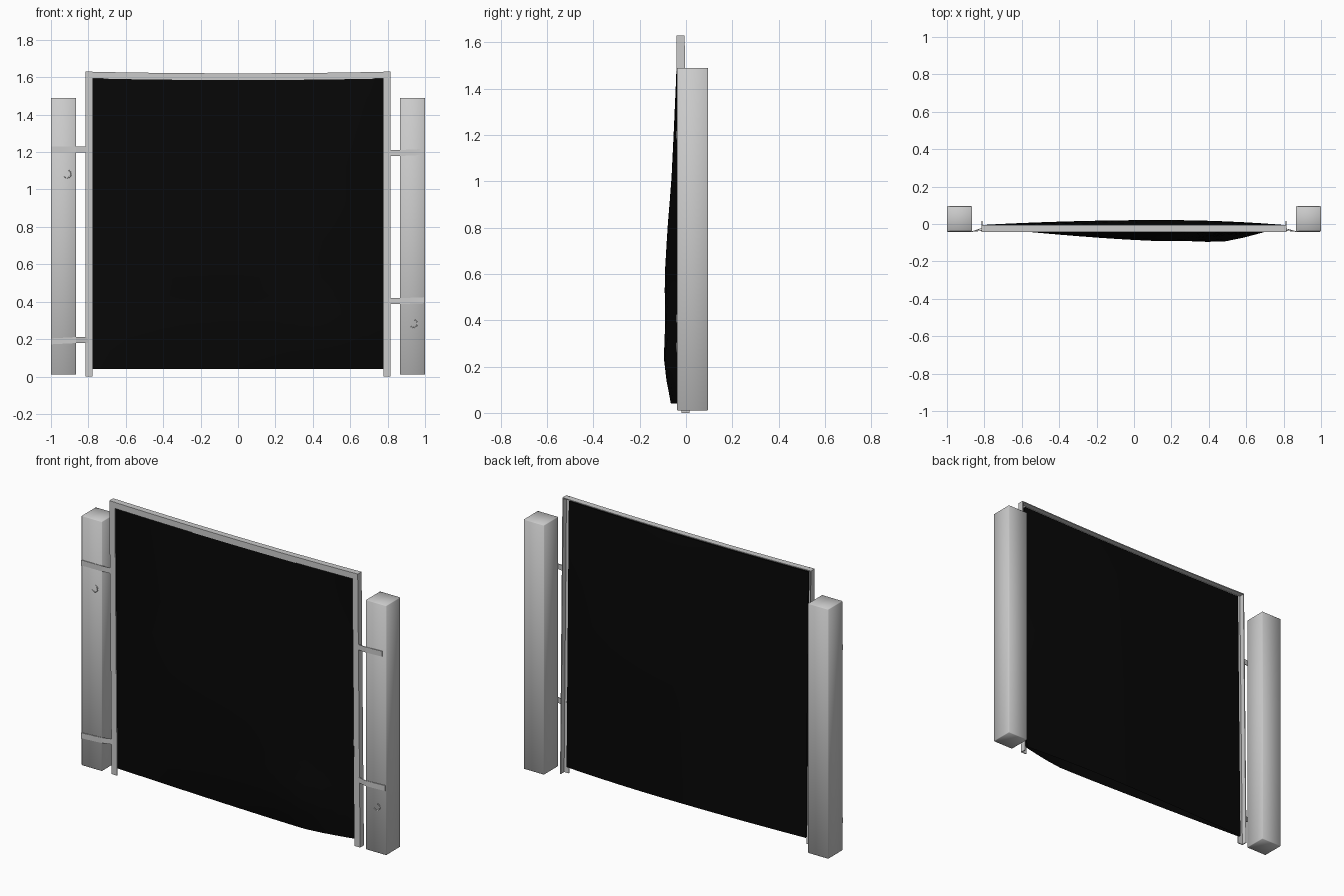
import bpy, bmesh, math

if "Cube" in bpy.data.objects:
    bpy.data.objects.remove(bpy.data.objects["Cube"])


def make_object(name, bm):
    bmesh.ops.recalc_face_normals(bm, faces=bm.faces)
    mesh = bpy.data.meshes.new(name)
    bm.to_mesh(mesh)
    bm.free()
    ob = bpy.data.objects.new(name, mesh)
    bpy.context.collection.objects.link(ob)
    return ob


def post(name, x, y, z):
    """Softly rounded, smooth-shaded timber."""
    bm = bmesh.new()
    bmesh.ops.create_cube(bm, size=1)
    for v in bm.verts:
        v.co = [(a + b) / 2 + c * (b - a) for (a, b), c in zip((x, y, z), v.co)]
    bmesh.ops.bevel(bm, geom=bm.edges[:], offset=0.003, segments=1,
                    profile=0.5, affect='EDGES')
    for f in bm.faces:
        f.smooth = True
    return make_object(name, bm)


def sweep(name, rings):
    """Skin a list of equal-length closed rings and cap both ends."""
    bm = bmesh.new()
    loops = [[bm.verts.new(p) for p in r] for r in rings]
    n = len(loops[0])
    for a, b in zip(loops, loops[1:]):
        for i in range(n):
            bm.faces.new((a[i], a[(i + 1) % n], b[(i + 1) % n], b[i]))
    bm.faces.new(loops[0])
    bm.faces.new(loops[-1])
    return make_object(name, bm)


W, H, LEG, T = 0.815, 1.63, 0.036, 0.005
# angle-iron section: u inward from the outer edge, v backward from the front
L = [(0, 0), (LEG, 0), (LEG, T), (T, T), (T, LEG), (0, LEG)]


def lean(z):
    return -0.020 - 0.022 * z / H


for side, label in ((-1, "left"), (1, "right")):
    # timber post
    xs = sorted((side * 0.865, side * 1.0))
    post(label + "_post", xs, (-0.039, 0.095), (0.01, 1.49))
    # frame stile
    sweep(label + "_frame_stile",
          [[(side * (W - u), lean(z) + v, z) for u, v in L]
           for z in (0, 0.55, 1.1, H)])

# top rail, sagging slightly in the middle
rail = []
for i in range(13):
    x = -W + 2 * W * i / 12
    sag = 0.009 * (1 - (x / W) ** 2)
    rail.append([(x, lean(H) + v, H - sag - u) for u, v in L])
sweep("top_frame_rail", rail)

# fixing straps from frame to posts: side, inner height, outer height, outer end
straps = [(-1, 1.213, 1.213, 1.0), (-1, 0.195, 0.188, 1.0),
          (1, 1.195, 1.2, 0.975), (1, 0.403, 0.408, 0.995)]
for k, (s, z_in, z_out, end) in enumerate(straps):
    def ring(x, y, z):
        return [(s * x, y - 0.002, z - 0.016), (s * x, y + 0.002, z - 0.016),
                (s * x, y + 0.002, z + 0.016), (s * x, y - 0.002, z + 0.016)]
    sweep("fixing_strap_%d" % (k + 1),
          [ring(0.80, lean(z_in) + 0.003, z_in), ring(0.865, -0.040, z_in),
           ring(end, -0.041, z_out)])

# small bent hooks on the post fronts
for label, cx, cz in (("left", -0.913, 1.083), ("right", 0.938, 0.283)):
    cu = bpy.data.curves.new(label + "_hook", 'CURVE')
    cu.dimensions = '3D'
    cu.bevel_depth = 0.0025
    cu.bevel_resolution = 1
    sp = cu.splines.new('POLY')
    sp.points.add(8)
    for i, p in enumerate(sp.points):
        a = math.radians(70 - 210 * i / 8)
        p.co = (cx + 0.021 * math.cos(a), -0.040, cz + 0.021 * math.sin(a), 1)
    bpy.context.collection.objects.link(bpy.data.objects.new(label + "_hook", cu))


# black covering: a front and a back layer, both slack
def interp(table, z):
    for (z0, a), (z1, b) in zip(table, table[1:]):
        if z <= z1:
            return a + (b - a) * (z - z0) / (z1 - z0)
    return table[-1][1]


EDGE = 0.786
FRONT = [(0.04, -0.066), (0.2, -0.098), (0.4, -0.091), (0.6, -0.093),
         (0.8, -0.081), (1.0, -0.064), (1.2, -0.054), (1.4, -0.045), (1.62, -0.036)]
PEAK = [(0.04, 0.48), (0.25, 0.45), (0.6, 0.15), (1.62, 0.1)]


def slack(x, peak, power):
    t = (x - peak) / (EDGE - peak if x > peak else EDGE + peak)
    return 1 - abs(t) ** power


def front_y(x, z):
    base = lean(z) + 0.008
    return base + (interp(FRONT, z) - base) * slack(x, interp(PEAK, z), 1.35)


def back_y(x, z):
    base = lean(z) + 0.017
    rise = min(1, (1.62 - z) / 0.8) ** 0.7
    return base + (0.021 - base) * slack(x, 0.15, 2) * rise


black = bpy.data.materials.new("black_sheet")
black.diffuse_color = (0.002, 0.002, 0.002, 1)
black.use_nodes = True
black.node_tree.nodes["Principled BSDF"].inputs["Base Color"].default_value = black.diffuse_color
N = 16
for name, depth in (("front_sheet", front_y), ("back_sheet", back_y)):
    bm = bmesh.new()
    grid = []
    for j in range(N + 1):
        z = 0.04 + 1.572 * j / N
        row = []
        for i in range(N + 1):
            x = -EDGE + 2 * EDGE * i / N
            sag = 0.009 * (1 - (x / W) ** 2) * j / N
            row.append(bm.verts.new((x, depth(x, z), z - sag)))
        grid.append(row)
    for j in range(N):
        for i in range(N):
            f = bm.faces.new((grid[j][i], grid[j][i + 1],
                              grid[j + 1][i + 1], grid[j + 1][i]))
            f.smooth = True
    make_object(name, bm).data.materials.append(black)
